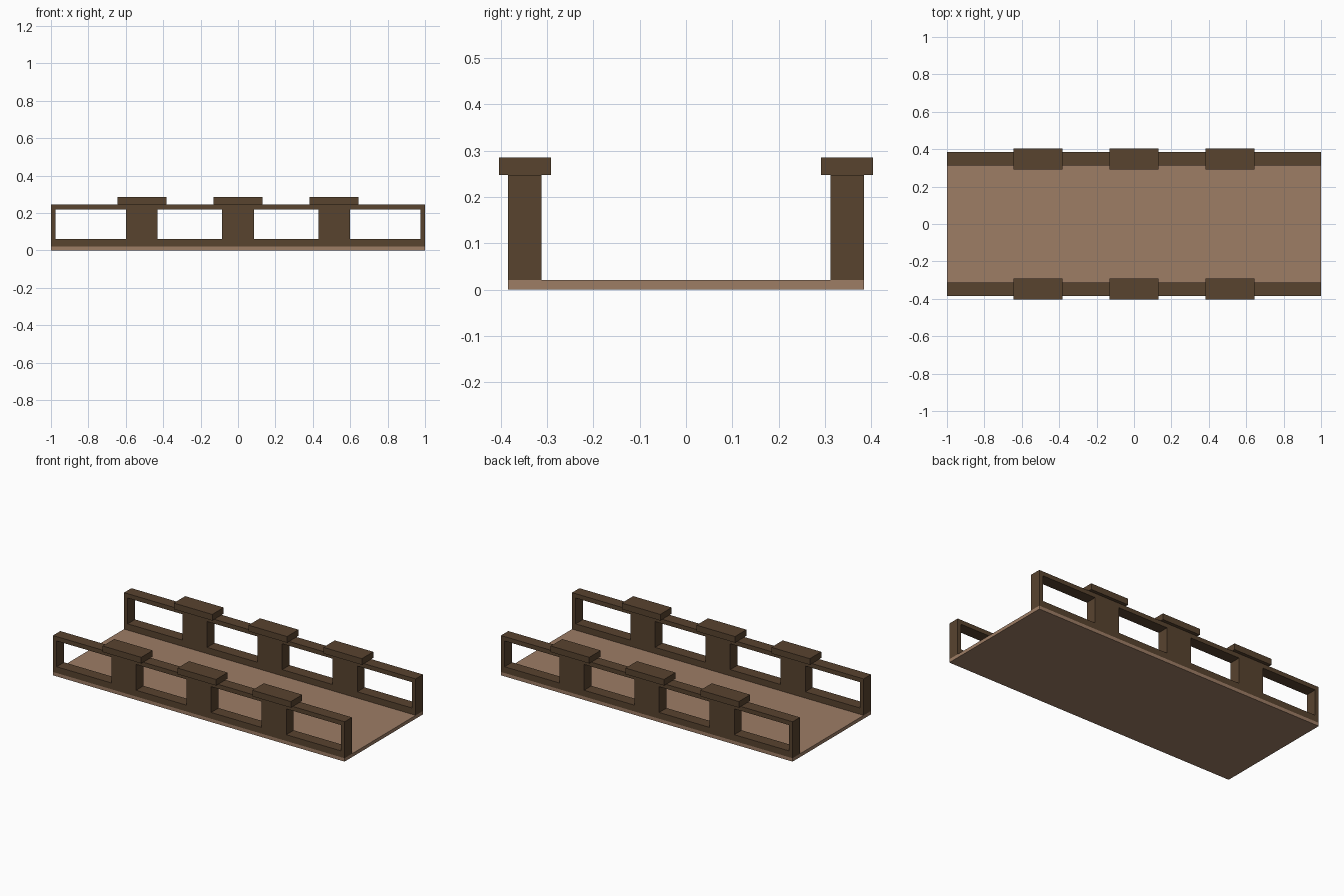
import bpy
from math import radians

cube = bpy.data.objects.get("Cube")
if cube:
    bpy.data.objects.remove(cube, do_unlink=True)


def make_material(name, rgb):
    mat = bpy.data.materials.new(name)
    mat.use_nodes = True
    color = (*rgb, 1.0)
    mat.diffuse_color = color
    mat.node_tree.nodes["Principled BSDF"].inputs["Base Color"].default_value = color
    return mat


def add_box(name, x, y, z, mat):
    """Box spanning the (low, high) range given for each axis."""
    spans = (x, y, z)
    bpy.ops.mesh.primitive_cube_add(size=1, location=[sum(s) / 2 for s in spans])
    box = bpy.context.object
    box.name = name
    box.scale = [s[1] - s[0] for s in spans]
    bpy.ops.object.transform_apply(location=False, rotation=False, scale=True)
    box.data.materials.append(mat)
    return box


def add_rectangle(curve, x, z):
    spline = curve.splines.new("POLY")
    spline.points.add(3)
    corners = ((x[0], z[0]), (x[1], z[0]), (x[1], z[1]), (x[0], z[1]))
    for point, (px, pz) in zip(spline.points, corners):
        point.co = (px, pz, 0, 1)
    spline.use_cyclic_u = True


def add_railing(name, y, depth, mat):
    """Upright slab with four rectangular openings, leaving posts between."""
    curve = bpy.data.curves.new(name, "CURVE")
    curve.dimensions = "2D"
    curve.fill_mode = "BOTH"
    curve.extrude = depth / 2
    add_rectangle(curve, (-1, 1), (DECK_TOP, RAIL_TOP))
    for opening in OPENINGS:
        add_rectangle(curve, opening, (0.06, 0.22))
    rail = bpy.data.objects.new(name, curve)
    bpy.context.collection.objects.link(rail)
    rail.location.y = y
    rail.rotation_euler.x = radians(90)
    curve.materials.append(mat)
    bpy.ops.object.select_all(action="DESELECT")
    rail.select_set(True)
    bpy.context.view_layer.objects.active = rail
    bpy.ops.object.convert(target="MESH")
    bpy.ops.object.shade_flat()


DECK_TOP, RAIL_TOP, CAP_TOP = 0.021, 0.247, 0.285
OPENINGS = ((-0.975, -0.6), (-0.43, -0.085), (0.085, 0.43), (0.6, 0.975))
RAIL_Y, RAIL_DEPTH = 0.348, 0.072
CAP_WIDTH, CAP_DEPTH = 0.264, 0.112

light_wood = make_material("light wood", (0.34, 0.205, 0.13))
dark_wood = make_material("dark wood", (0.098, 0.056, 0.028))

# Deck
edge = RAIL_Y + RAIL_DEPTH / 2
add_box("deck", (-1, 1), (-edge, edge), (0, DECK_TOP), light_wood)

# Railings with a cap over each of the three wide posts
for side, sign in (("front", -1), ("back", 1)):
    y = sign * RAIL_Y
    add_railing(side + "_railing", y, RAIL_DEPTH, dark_wood)
    for place, x in (("right", -0.513), ("middle", 0), ("left", 0.513)):
        add_box(f"{side}_{place}_post_cap",
                (x - CAP_WIDTH / 2, x + CAP_WIDTH / 2),
                (y - CAP_DEPTH / 2, y + CAP_DEPTH / 2),
                (RAIL_TOP, CAP_TOP), dark_wood)
